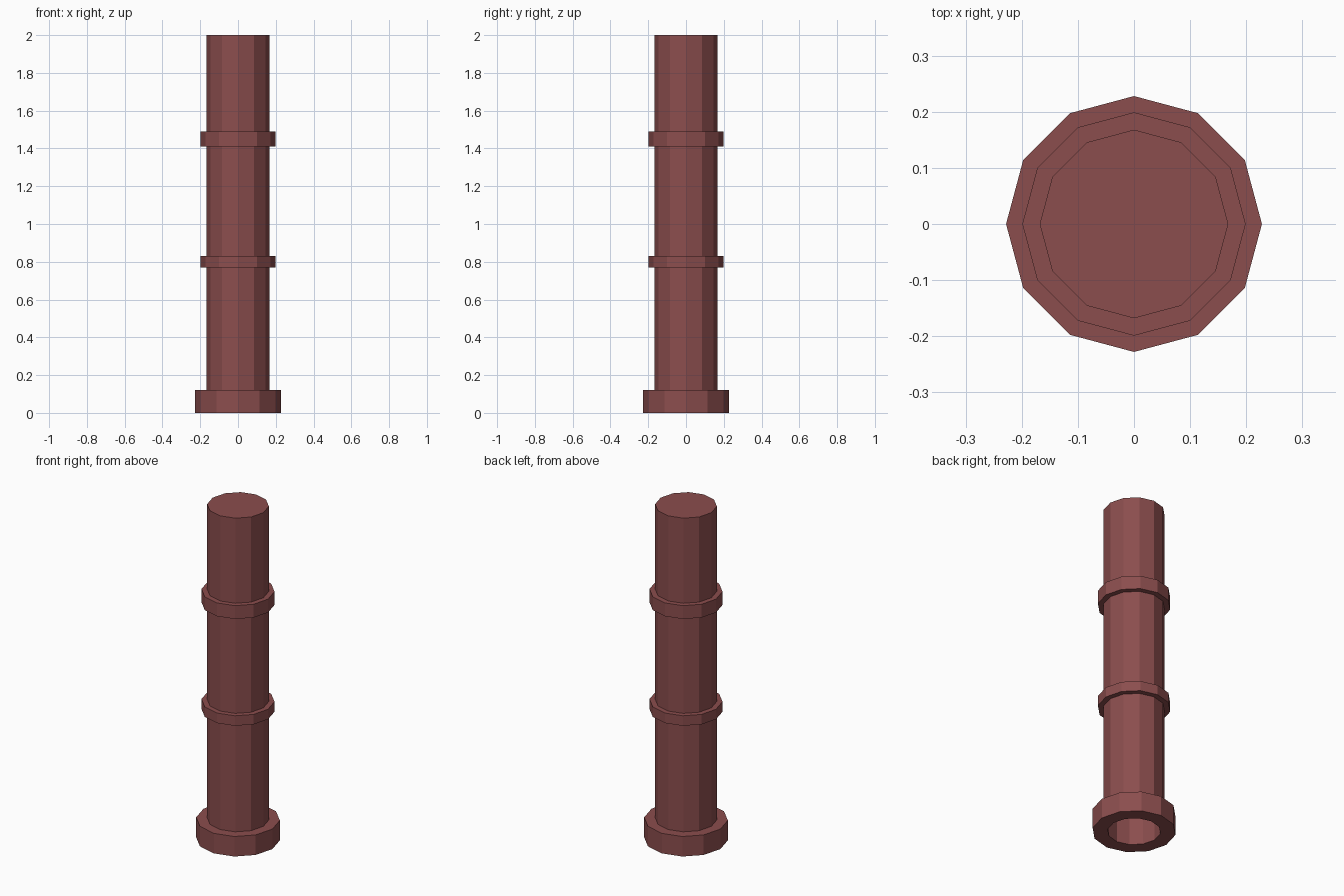
import bpy, bmesh
from math import sin, cos, tau

if "Cube" in bpy.data.objects:
    bpy.data.objects.remove(bpy.data.objects["Cube"])

SIDES = 12
mat = bpy.data.materials.new("dull_red")
mat.diffuse_color = (0.26, 0.075, 0.075, 1)
mat.use_nodes = True
mat.node_tree.nodes["Principled BSDF"].inputs["Base Color"].default_value = mat.diffuse_color


def lathe(name, profile, closed):
    """Revolve (radius, z) points about z; open profiles get end caps."""
    bm = bmesh.new()
    rings = [[bm.verts.new((r * cos(tau * i / SIDES), r * sin(tau * i / SIDES), z))
              for i in range(SIDES)] for r, z in profile]
    pairs = list(zip(rings, rings[1:]))
    if closed:
        pairs.append((rings[-1], rings[0]))
    else:
        bm.faces.new(rings[0])
        bm.faces.new(rings[-1])
    for a, b in pairs:
        for i in range(SIDES):
            j = (i + 1) % SIDES
            bm.faces.new((a[i], a[j], b[j], b[i]))
    bmesh.ops.recalc_face_normals(bm, faces=bm.faces)
    mesh = bpy.data.meshes.new(name)
    bm.to_mesh(mesh)
    bm.free()
    mesh.materials.append(mat)
    obj = bpy.data.objects.new(name, mesh)
    bpy.context.collection.objects.link(obj)


def collar(name, inner, outer, z0, z1):
    lathe(name, [(inner, z0), (outer, z0), (outer, z1), (inner, z1)], True)


BORE, SHAFT = 0.145, 0.168

# Hollow shaft, capped on top and open below (starts on the foot)
lathe("shaft", [(BORE, 1.98), (BORE, 0), (SHAFT, 0), (SHAFT, 2.0)], False)

# Foot flange and two raised bands
collar("foot_flange", SHAFT, 0.228, 0, 0.12)
collar("lower_band", SHAFT, 0.199, 0.77, 0.83)
collar("upper_band", SHAFT, 0.199, 1.41, 1.49)
